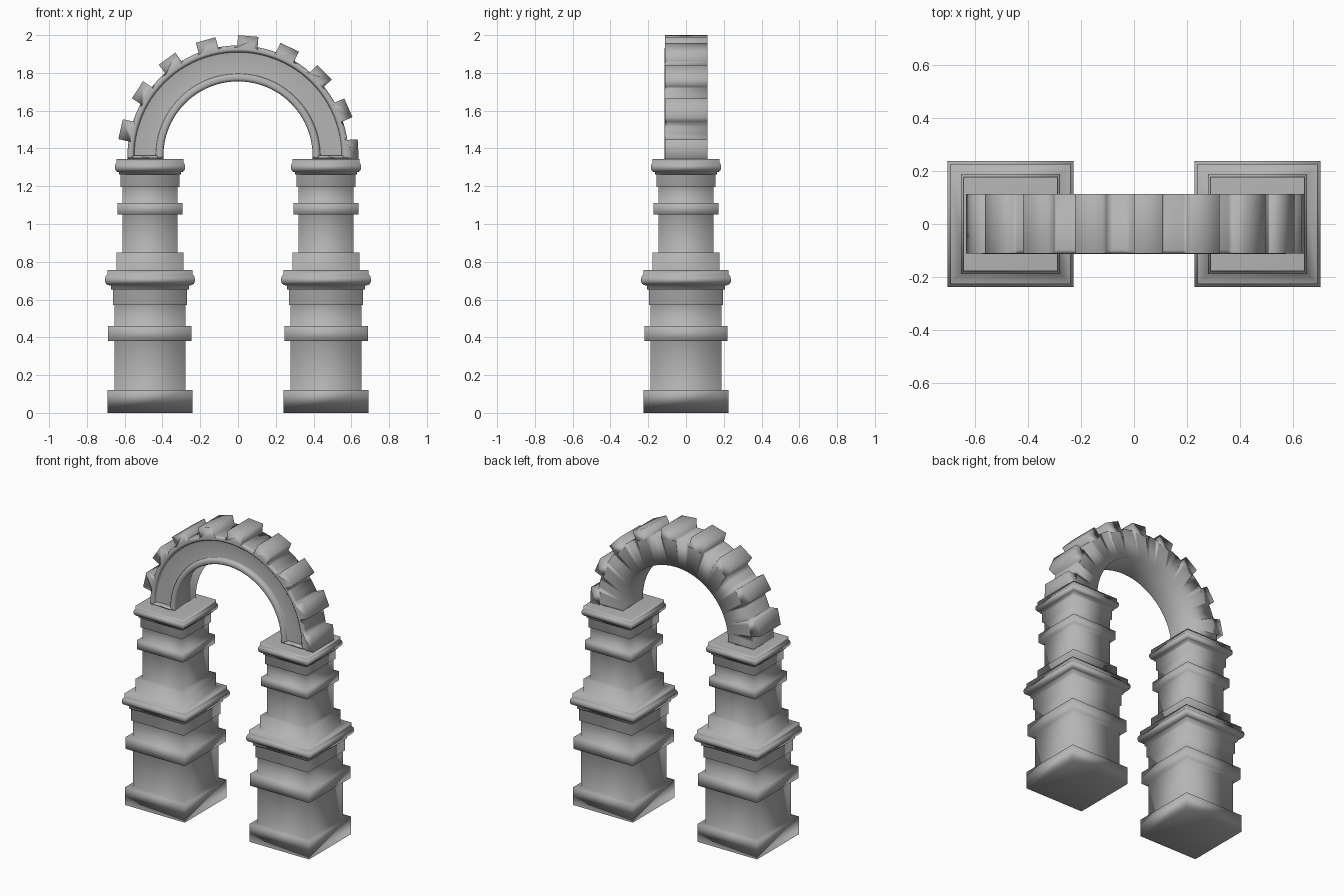
import bpy, bmesh, math
from mathutils import Matrix

if "Cube" in bpy.data.objects:
    bpy.data.objects.remove(bpy.data.objects["Cube"])

PILLAR_X = 0.466
SPRING_Z = 1.36      # centre height of the arch
ARCH_FOOT = 1.345    # top of the pillars

stone = bpy.data.materials.new("dark_stone")
stone.diffuse_color = (0.46, 0.46, 0.46, 1)
stone.use_nodes = True
stone.node_tree.nodes["Principled BSDF"].inputs["Base Color"].default_value = stone.diffuse_color


def make_object(name, bm):
    bmesh.ops.recalc_face_normals(bm, faces=bm.faces)
    mesh = bpy.data.meshes.new(name)
    bm.to_mesh(mesh)
    bm.free()
    mesh.materials.append(stone)
    ob = bpy.data.objects.new(name, mesh)
    bpy.context.collection.objects.link(ob)
    return ob


def apply(ob, mod):
    bpy.context.view_layer.objects.active = ob
    bpy.ops.object.modifier_apply(modifier=mod.name)


def smooth(ob):
    """Smooth shading over all edges, large faces dominating."""
    ob.data.polygons.foreach_set("use_smooth", [True] * len(ob.data.polygons))
    mod = ob.modifiers.new("normals", 'WEIGHTED_NORMAL')
    mod.mode, mod.weight, mod.keep_sharp = 'FACE_AREA', 50, False
    apply(ob, mod)


def bridge(bm, rings):
    n = len(rings[0])
    for a, b in zip(rings, rings[1:]):
        for i in range(n):
            j = (i + 1) % n
            bm.faces.new((a[i], a[j], b[j], b[i]))
    bm.faces.new(rings[0][::-1])
    bm.faces.new(rings[-1])


def add_box(bm, size, matrix):
    bmesh.ops.create_cube(bm, size=1, matrix=matrix @ Matrix.Diagonal((*size, 1)))


def square_tower(name, profile, x):
    """Square moulded pillar from (half width, height) points."""
    bm = bmesh.new()
    rings = [[bm.verts.new((x + sx * w, sy * w, z))
              for sx, sy in ((-1, -1), (1, -1), (1, 1), (-1, 1))] for w, z in profile]
    bridge(bm, rings)
    smooth(make_object(name, bm))


# Pillar profile: plinth, shaft, band, neck, rounded cap, then a smaller repeat
lower = [(.224, 0), (.224, .12), (.188, .12), (.188, .38), (.221, .38), (.221, .46),
         (.188, .46), (.188, .57), (.197, .57), (.197, .652), (.207, .652), (.207, .675),
         (.222, .676), (.233, .684), (.238, .697), (.238, .710), (.234, .724),
         (.226, .733), (.226, .757)]
upper = [(.177, .757), (.177, .85), (.146, .85), (.146, 1.05), (.172, 1.05), (.172, 1.11),
         (.146, 1.11), (.146, 1.197), (.156, 1.197), (.156, 1.263), (.164, 1.263),
         (.164, 1.275), (.176, 1.277), (.183, 1.285), (.186, 1.296), (.186, 1.307),
         (.183, 1.318), (.177, 1.325), (.177, ARCH_FOOT)]
for side, x in (("left", -PILLAR_X), ("right", PILLAR_X)):
    square_tower(side + "_pillar", lower + upper, x)

# Arch: section in (radius, y) with rounded rims and a recessed front panel
section = [(.395, .113), (.395, -.098), (.399, -.108), (.408, -.113), (.422, -.113),
           (.431, -.108), (.435, -.098), (.437, -.085), (.548, -.085), (.550, -.098),
           (.554, -.108), (.560, -.113), (.572, -.113), (.581, -.108), (.585, -.098),
           (.585, .113)]
bm = bmesh.new()
rings = [[bm.verts.new((r, y, ARCH_FOOT)) for r, y in section]]
STEPS = 48
for k in range(STEPS + 1):
    a = math.pi * k / STEPS
    rings.append([bm.verts.new((r * math.cos(a), y, SPRING_Z + r * math.sin(a)))
                  for r, y in section])
rings.append([bm.verts.new((-r, y, ARCH_FOOT)) for r, y in section])
bridge(bm, rings)
arch = make_object("arch", bm)

# Raised blocks around the outside, fused into the arch
bm = bmesh.new()
for k in range(-4, 5):
    a = math.radians(4.9 + 20.5 * k)
    m = (Matrix.Translation((0, 0, SPRING_Z)) @ Matrix.Rotation(a, 4, 'Y')
         @ Matrix.Translation((0, .001, .603)))
    add_box(bm, (.108, .224, .069), m)
blocks = make_object("arch_blocks_helper", bm)
blocks.hide_render = True
union = arch.modifiers.new("blocks", 'BOOLEAN')
union.operation, union.solver, union.object = 'UNION', 'EXACT', blocks
apply(arch, union)
bpy.data.objects.remove(blocks)
smooth(arch)

# Sills closing the panel at both feet
bm = bmesh.new()
for s in (-1, 1):
    add_box(bm, (.13, .05, .017),
            Matrix.Translation((s * .492, -.086, ARCH_FOOT + .0085)))
smooth(make_object("arch_panel_sills", bm))
